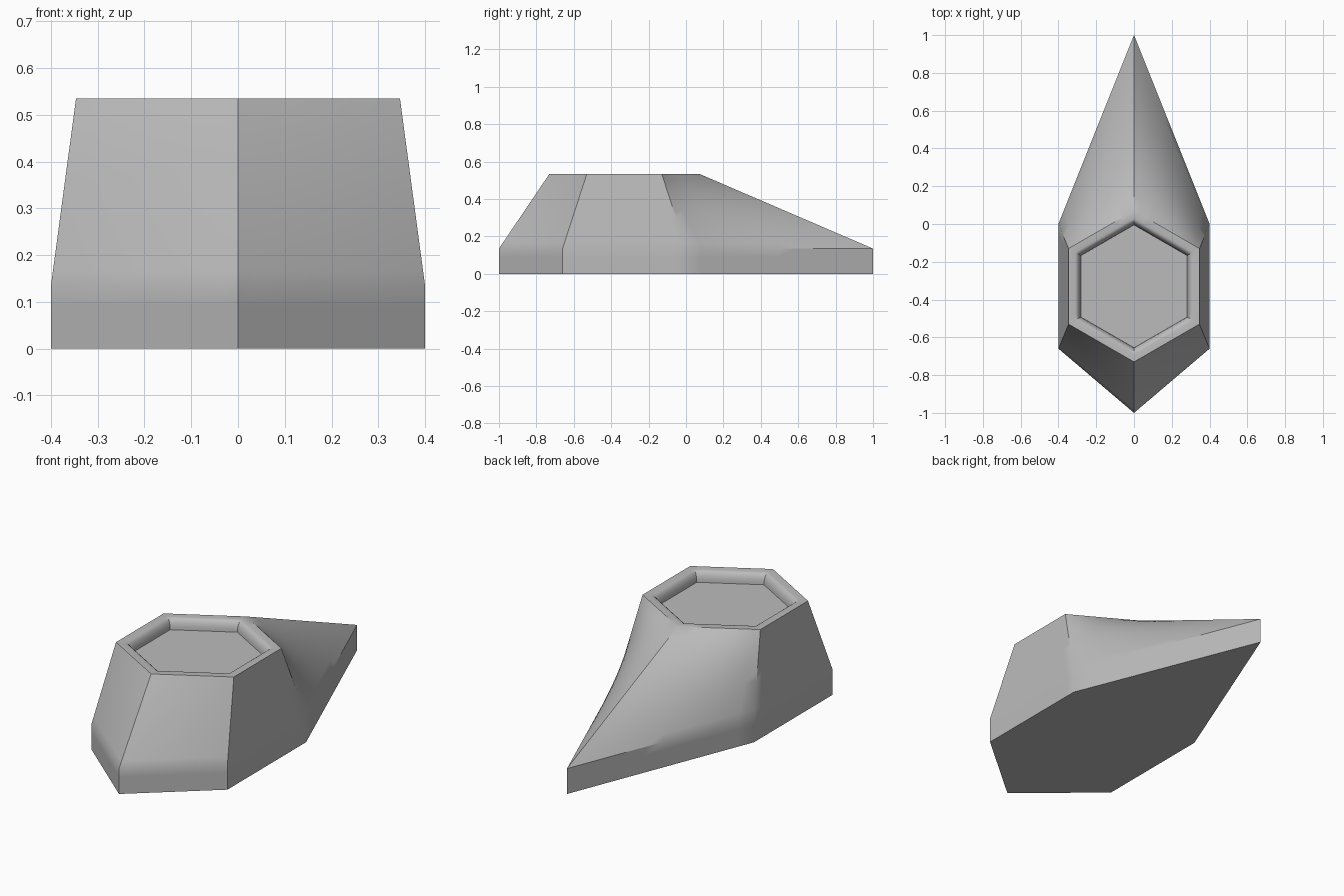
import bpy
import bmesh
import math
from mathutils import Vector

if "Cube" in bpy.data.objects:
    bpy.data.objects.remove(bpy.data.objects["Cube"])

N = 12            # segments along each side of the six-sided outline
TOP = 0.535       # height of the rim
SKIRT = 0.135     # height of the upright skirt
CENTRE_Y = -0.33  # centre of the hexagonal rim


def outline(corners, z):
    """Closed ring of points with N steps along each side."""
    ring = []
    for i, a in enumerate(corners):
        b = corners[(i + 1) % len(corners)]
        for k in range(N):
            t = k / N
            ring.append(Vector((a[0] + (b[0] - a[0]) * t,
                                a[1] + (b[1] - a[1]) * t, z)))
    return ring


def hexagon(radius, z):
    corners = [(radius * math.cos(math.radians(a)),
                CENTRE_Y + radius * math.sin(math.radians(a)))
               for a in range(-90, 270, 60)]
    return outline(corners, z)


def blend(r0, r1, t):
    return [p.lerp(q, t) for p, q in zip(r0, r1)]


# Pointed footprint, counter-clockwise from the front tip
foot = [(0, -1), (0.4, -0.66), (0.4, 0), (0, 1), (-0.4, 0), (-0.4, -0.66)]
ground, shoulder = outline(foot, 0), outline(foot, SKIRT)
rim = hexagon(0.4, TOP)

# Upright skirt, then twisted flanks up to the hexagonal rim
rings = [blend(ground, shoulder, i / 3) for i in range(3)]
rings += [blend(shoulder, rim, i / 12) for i in range(13)]

# Rounded lip falling into the shallow recess
LIP, DEPTH = 0.035, 0.055
for i in range(7):
    a = math.radians(15 * i)
    rings.append(hexagon(0.36 - LIP * math.sin(a),
                         TOP - DEPTH * (1 - math.cos(a))))

bm = bmesh.new()
verts = [[bm.verts.new(p) for p in ring] for ring in rings]
for lower, upper in zip(verts, verts[1:]):
    for i in range(len(lower)):
        j = (i + 1) % len(lower)
        bm.faces.new((lower[i], lower[j], upper[j], upper[i]))
bm.faces.new(list(reversed(verts[0])))  # underside
bm.faces.new(verts[-1])                 # recess floor
bmesh.ops.recalc_face_normals(bm, faces=bm.faces[:])

mesh = bpy.data.meshes.new("pointed_pedestal")
bm.to_mesh(mesh)
bm.free()
grey = bpy.data.materials.new("plain grey")
grey.diffuse_color = (0.5, 0.5, 0.5, 1)
grey.use_nodes = True
grey.node_tree.nodes["Principled BSDF"].inputs["Base Color"].default_value = grey.diffuse_color
mesh.materials.append(grey)
body = bpy.data.objects.new("pointed_pedestal", mesh)
bpy.context.collection.objects.link(body)
bpy.context.view_layer.objects.active = body
body.select_set(True)
bpy.ops.object.shade_smooth_by_angle(angle=math.radians(30))
